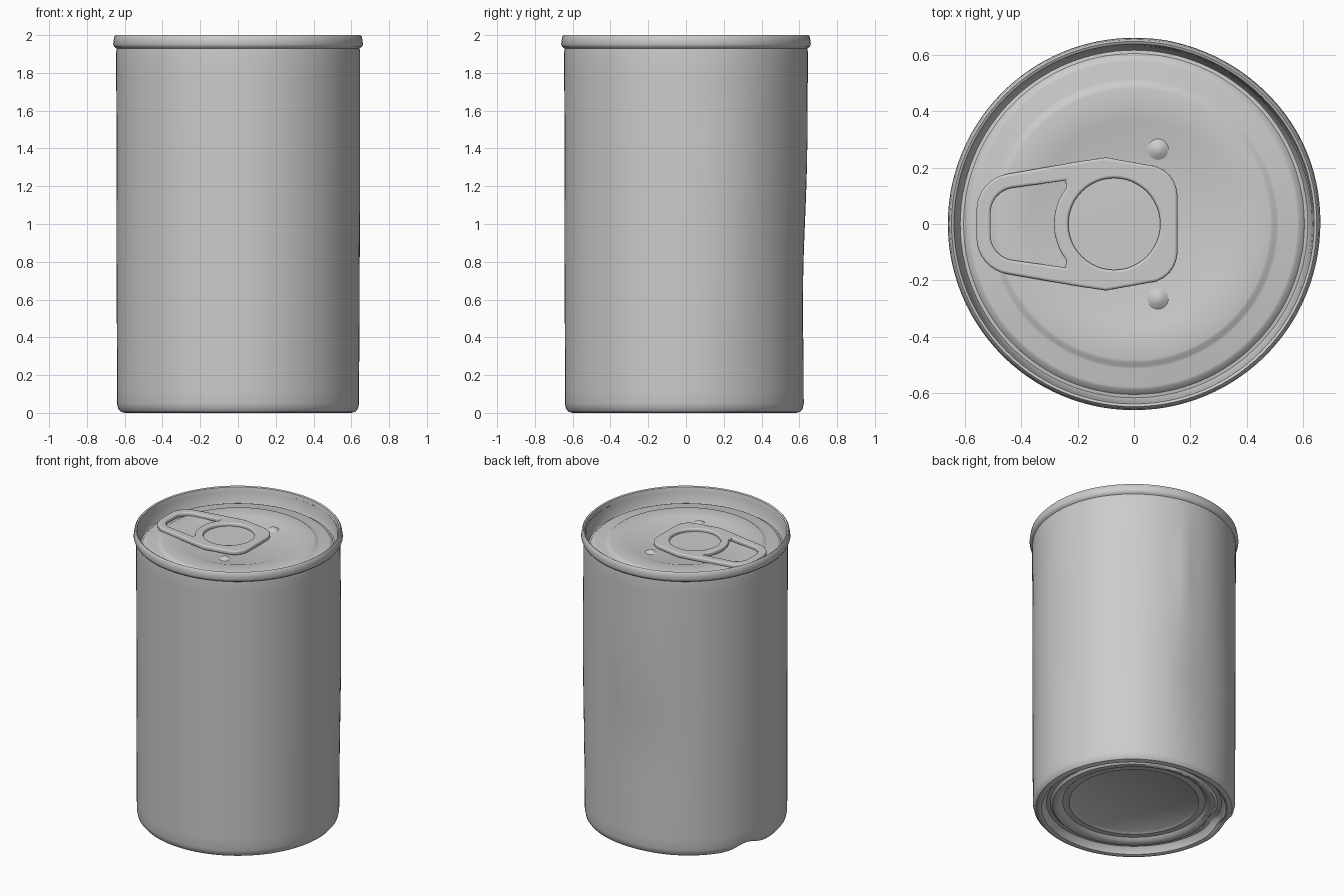
import bpy, bmesh
from math import sin, cos, pi, radians, exp, atan2, hypot

cube = bpy.data.objects.get("Cube")
if cube:
    bpy.data.objects.remove(cube)

SEGMENTS = 112

metal = bpy.data.materials.new("plain grey metal")
GREY = (0.6, 0.6, 0.6, 1)
metal.diffuse_color = GREY
metal.use_nodes = True
metal.node_tree.nodes["Principled BSDF"].inputs["Base Color"].default_value = GREY


def smooth(obj, angle=35):
    bpy.ops.object.select_all(action="DESELECT")
    obj.select_set(True)
    bpy.context.view_layer.objects.active = obj
    bpy.ops.object.shade_smooth_by_angle(angle=radians(angle))


def lathe(name, profile):
    """Spin (radius, height) points about z; a zero radius closes the end."""
    bm = bmesh.new()
    rings = []
    for r, z in profile:
        count = SEGMENTS if r > 0 else 1
        rings.append([bm.verts.new((r * cos(2 * pi * i / SEGMENTS),
                                    r * sin(2 * pi * i / SEGMENTS), z))
                      for i in range(count)])
    for a, b in zip(rings, rings[1:]):
        for i in range(SEGMENTS):
            j = (i + 1) % SEGMENTS
            if len(b) == 1:
                bm.faces.new((a[i], a[j], b[0]))
            else:
                bm.faces.new((a[i], a[j], b[j], b[i]))
    mesh = bpy.data.meshes.new(name)
    bm.to_mesh(mesh)
    bm.free()
    obj = bpy.data.objects.new(name, mesh)
    bpy.context.collection.objects.link(obj)
    mesh.materials.append(metal)
    return obj


def bump(angle, centre, width, z, z_centre, z_width):
    """Soft bump around an angle in degrees and a height."""
    d = (angle - centre + 180) % 360 - 180
    return exp(-(d / width) ** 2 - ((z - z_centre) / z_width) ** 2)


def batter(obj):
    """Worn shape: dents, a slight bulge and a nicked bottom edge."""
    for v in obj.data.vertices:
        x, y, z = v.co
        r, a = hypot(x, y), atan2(y, x) * 180 / pi
        if r < 0.5:
            continue
        push = (-0.022 * bump(a, 95, 22, z, 0.7, 0.45)
                + 0.012 * bump(a, 25, 20, z, 1.2, 0.7)
                + 0.008 * bump(a, 80, 4, z, 1.45, 0.35)
                - 0.015 * bump(a, 90, 30, z, 0, 0.5))
        v.co.x *= (r + push) / r
        v.co.y *= (r + push) / r
        v.co.z += 0.035 * bump(a, 163, 9, z, 0, 0.08)


# Outer wall, from the foot up over the rolled rim
wall_profile = [(0.60, 0.0), (0.622, 0.006), (0.635, 0.022), (0.641, 0.05)]
wall_profile += [(0.641 + 0.004 * i / 26, 0.05 + 1.86 * i / 26) for i in range(1, 27)]
wall_profile += [(0.643, 1.93), (0.655, 1.938), (0.661, 1.952), (0.658, 1.975),
                 (0.655, 1.992), (0.648, 2.0), (0.639, 1.995), (0.634, 1.97)]
wall = lathe("can_wall", wall_profile)
batter(wall)
smooth(wall)

# Sunken lid with an outer groove and stepped panel
lid = lathe("lid", [(0.634, 1.97), (0.625, 1.90), (0.617, 1.885), (0.605, 1.887),
                    (0.588, 1.905), (0.578, 1.908), (0.515, 1.908), (0.505, 1.911),
                    (0.492, 1.921), (0.482, 1.923), (0.37, 1.922), (0.355, 1.917),
                    (0.0, 1.915)])
smooth(lid)

# Recessed base with concentric steps (listed from the centre outward)
base_profile = [(0.60, 0.0), (0.585, 0.004), (0.572, 0.03), (0.555, 0.046),
                (0.53, 0.045), (0.515, 0.03), (0.50, 0.028), (0.47, 0.035),
                (0.452, 0.052), (0.435, 0.053), (0.41, 0.05), (0.392, 0.062),
                (0.0, 0.062)]
base = lathe("base", base_profile)
batter(base)
base.data.flip_normals()
smooth(base)
for obj in (wall, lid, base):
    bm = bmesh.new()
    bm.from_mesh(obj.data)
    if obj is not wall:
        bmesh.ops.recalc_face_normals(bm, faces=bm.faces)
        centre = min(bm.faces, key=lambda f: f.calc_center_median().xy.length)
        up = 1 if obj is lid else -1
        if centre.normal.z * up < 0:
            bmesh.ops.reverse_faces(bm, faces=bm.faces)
    bm.to_mesh(obj.data)
    bm.free()


def arc(cx, cy, r, start, end, steps):
    return [(cx + r * cos(radians(start + (end - start) * i / steps)),
             cy + r * sin(radians(start + (end - start) * i / steps)))
            for i in range(steps + 1)]


# Pull tab: outline with a finger hole and a round hole
HOLE_X = -0.07
outline = (arc(0.045, 0.10, 0.10, 0, 75, 8) + [(-0.10, 0.227), (-0.20, 0.212)]
           + arc(-0.43, 0.05, 0.12, 100, 180, 8))
outline += [(x, -y) for x, y in reversed(outline)]
finger = [(-0.235, 0.165)] + arc(-0.42, 0.04, 0.098, 100, 180, 8)
finger += [(x, -y) for x, y in reversed(finger)]
finger += arc(HOLE_X, 0, 0.205, 218, 142, 10)
loops = [outline, finger, arc(HOLE_X, 0, 0.172, 0, 352.5, 47)]

curve = bpy.data.curves.new("pull_tab", "CURVE")
curve.dimensions = "2D"
curve.fill_mode = "BOTH"
curve.extrude = 0.006
curve.bevel_depth = 0.009
curve.bevel_resolution = 2
for loop in loops:
    spline = curve.splines.new("POLY")
    spline.points.add(len(loop) - 1)
    for point, (x, y) in zip(spline.points, loop):
        point.co = (x, y, 0, 1)
    spline.use_cyclic_u = True
curve.materials.append(metal)
tab = bpy.data.objects.new("pull_tab", curve)
tab.location = (0, 0, 1.931)
bpy.context.collection.objects.link(tab)
bpy.ops.object.select_all(action="DESELECT")
tab.select_set(True)
bpy.context.view_layer.objects.active = tab
bpy.ops.object.convert(target="MESH")
smooth(bpy.context.view_layer.objects.active, 40)

# Rivet plate inside the round hole
plate = lathe("rivet_plate", [(0.185, 1.916), (0.18, 1.924), (0.0, 1.925)])
plate.location.x = HOLE_X
smooth(plate)

# Two small dimples beside the tab
for side, label in ((1, "back"), (-1, "front")):
    dimple = lathe("dimple_" + label, [(0.04, 1.915), (0.028, 1.922),
                                       (0.015, 1.931), (0.0, 1.933)])
    dimple.location = (0.085, side * 0.265, 0)
    smooth(dimple)
